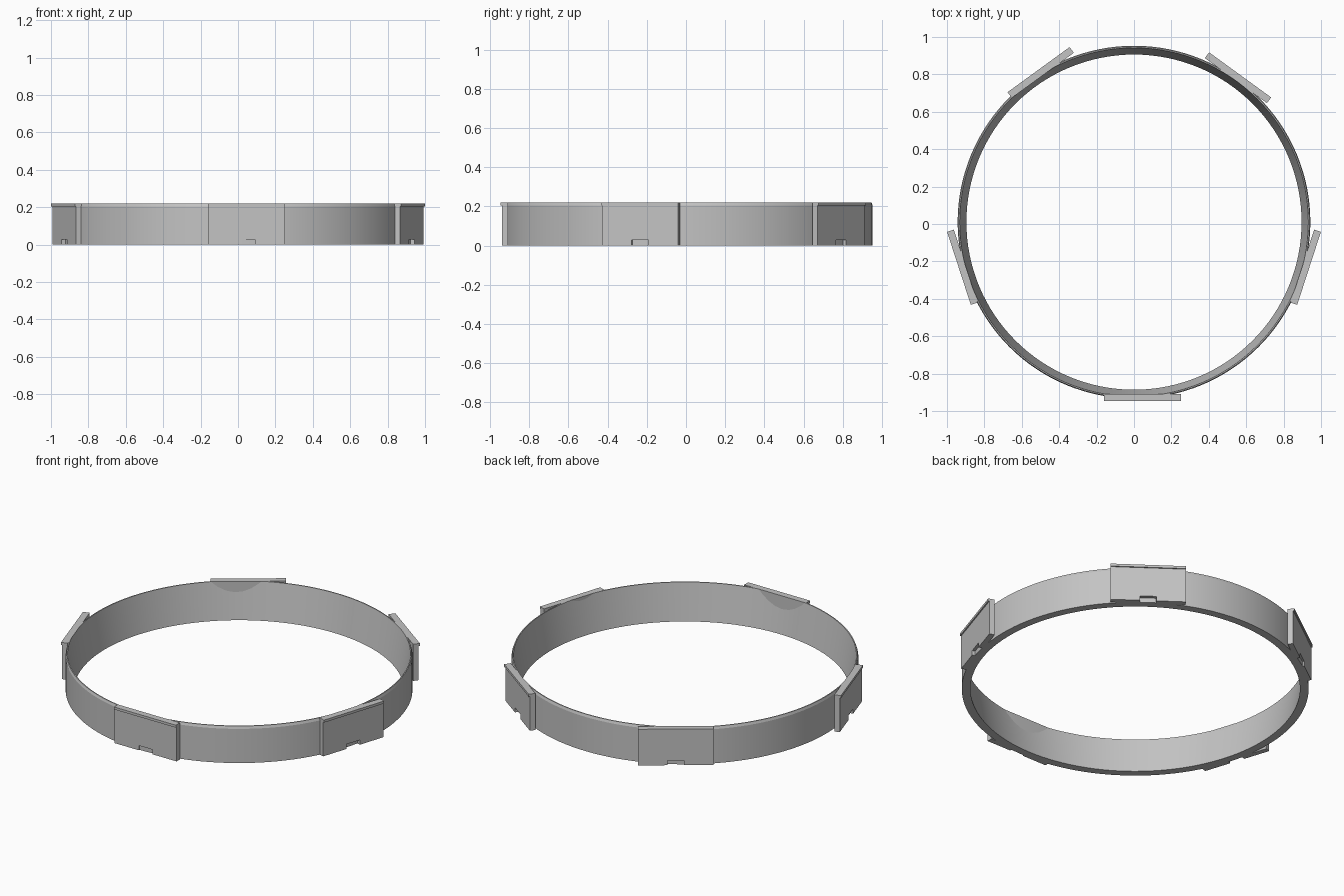
import bpy, bmesh, math
from mathutils import Vector, Matrix

cube = bpy.data.objects.get("Cube")
if cube:
    bpy.data.objects.remove(cube, do_unlink=True)

grey = bpy.data.materials.new("plain_grey")
grey.use_nodes = True
colour = (0.55, 0.55, 0.55, 1)
grey.diffuse_color = colour
grey.node_tree.nodes["Principled BSDF"].inputs["Base Color"].default_value = colour

HEIGHT = 0.22
LIP_Z = 0.205


def finish(bm, name):
    bmesh.ops.recalc_face_normals(bm, faces=bm.faces)
    mesh = bpy.data.meshes.new(name)
    bm.to_mesh(mesh)
    bm.free()
    mesh.materials.append(grey)
    obj = bpy.data.objects.new(name, mesh)
    bpy.context.collection.objects.link(obj)
    return obj


def extrude_outline(bm, outline, y_front, y_back):
    """Make a solid from an (x, z) outline pushed along y."""
    face = bm.faces.new([bm.verts.new((x, y_front, z)) for x, z in outline])
    new = bmesh.ops.extrude_face_region(bm, geom=[face])["geom"]
    verts = [g for g in new if isinstance(g, bmesh.types.BMVert)]
    bmesh.ops.translate(bm, verts=verts, vec=(0, y_back - y_front, 0))


# Hoop: tapered inner wall, straight outer wall, small chamfer at the top
bm = bmesh.new()
profile = [(0.896, 0), (0.943, 0), (0.943, LIP_Z), (0.938, HEIGHT), (0.932, HEIGHT)]
verts = [bm.verts.new((r, 0, z)) for r, z in profile]
edges = [bm.edges.new((v, verts[(i + 1) % len(verts)])) for i, v in enumerate(verts)]
bmesh.ops.spin(bm, geom=verts + edges, cent=(0, 0, 0), axis=(0, 0, 1),
               angle=math.tau, steps=128, use_merge=True)
bmesh.ops.remove_doubles(bm, verts=bm.verts, dist=0.0001)
hoop = finish(bm, "hoop")
hoop.location.y = 0.01
bpy.context.view_layer.objects.active = hoop
hoop.select_set(True)
bpy.ops.object.shade_smooth_by_angle(angle=math.radians(15))
hoop.select_set(False)


# Mounting plates: notched panel with an overhanging lip along the top
def plate(name, x, y, turn):
    half, notch, notch_z = 0.205, 0.045, 0.028
    bm = bmesh.new()
    panel = [(-half, 0), (-notch, 0), (-notch, notch_z), (notch, notch_z),
             (notch, 0), (half, 0), (half, LIP_Z), (-half, LIP_Z)]
    lip = [(-half, LIP_Z), (half, LIP_Z), (half, HEIGHT), (-half, HEIGHT)]
    extrude_outline(bm, panel, -0.012, 0.019)
    extrude_outline(bm, lip, -0.019, 0.019)
    obj = finish(bm, name)
    obj.matrix_world = (Matrix.Translation(Vector((x, y, 0)))
                        @ Matrix.Rotation(math.radians(turn), 4, "Z"))


plate("front_plate", 0.045, -0.928, 0)
plate("left_plate", 0.918, -0.231, 72)
plate("back_left_plate", 0.556, 0.782, 144)
plate("back_right_plate", -0.499, 0.81, -144)
plate("right_plate", -0.918, -0.231, -72)
